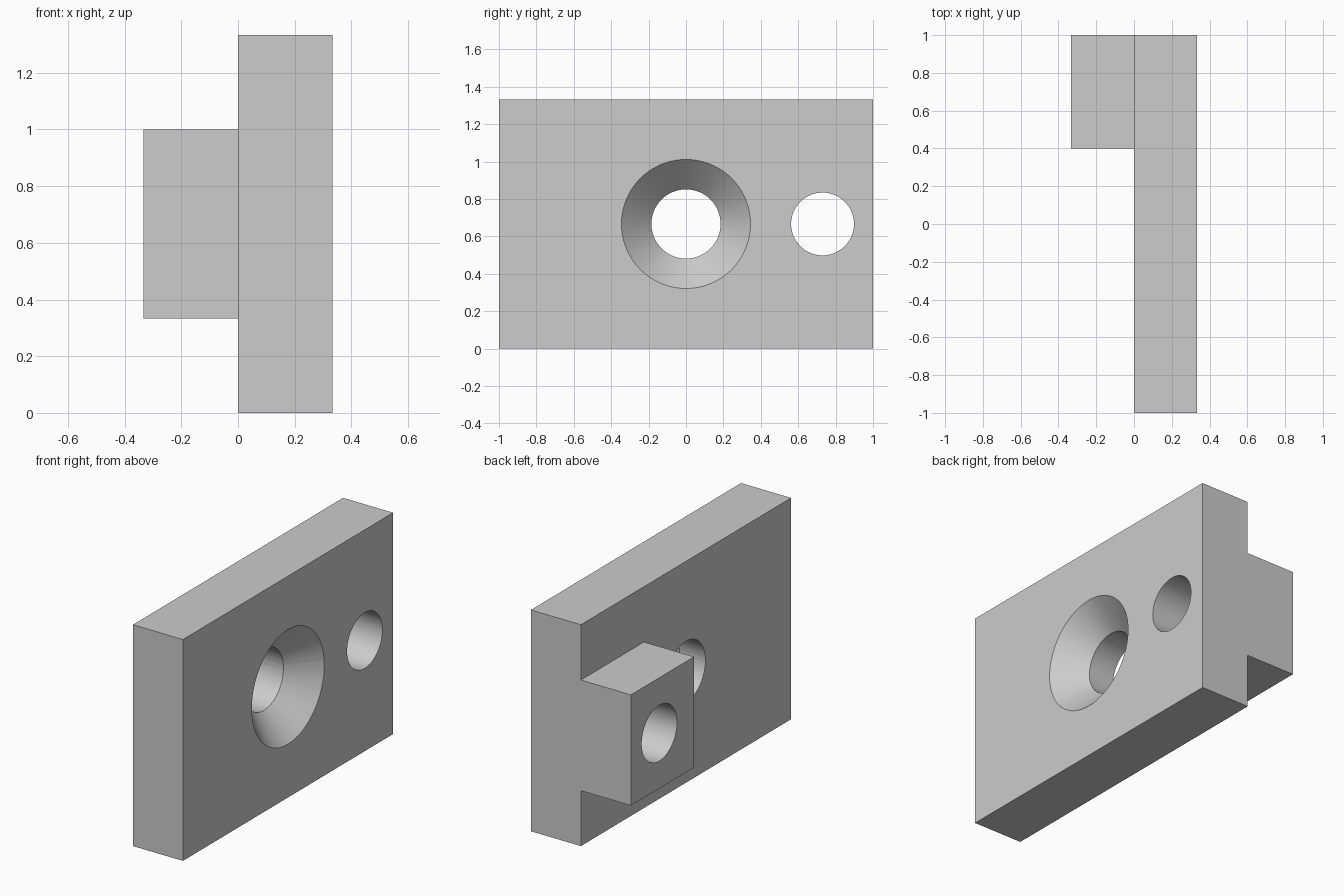
import bpy
import math

old = bpy.data.objects.get("Cube")
if old:
    bpy.data.objects.remove(old, do_unlink=True)

THIRD = 1 / 3
MID_Z = 2 / 3

grey = bpy.data.materials.new("plain grey")
grey.use_nodes = True
colour = (0.604, 0.604, 0.604, 1)
grey.diffuse_color = colour
grey.node_tree.nodes["Principled BSDF"].inputs["Base Color"].default_value = colour


def box(name, low, high):
    centre = [(a + b) / 2 for a, b in zip(low, high)]
    bpy.ops.mesh.primitive_cube_add(size=1, location=centre)
    ob = bpy.context.object
    ob.name = name
    ob.scale = [b - a for a, b in zip(low, high)]
    bpy.ops.object.transform_apply(location=True, rotation=True, scale=True)
    ob.data.materials.append(grey)
    return ob


def bore(name, y, x0, x1, r0, r1):
    """Round cutter along x, from radius r0 at x0 to r1 at x1."""
    bpy.ops.mesh.primitive_cone_add(
        vertices=72, radius1=r0, radius2=r1, depth=x1 - x0,
        location=((x0 + x1) / 2, y, MID_Z), rotation=(0, math.pi / 2, 0))
    ob = bpy.context.object
    ob.name = name
    ob.hide_render = True
    ob.data.materials.append(grey)
    return ob


def combine(target, tool, operation):
    mod = target.modifiers.new(tool.name, "BOOLEAN")
    mod.operation = operation
    mod.solver = "EXACT"
    mod.object = tool
    bpy.context.view_layer.objects.active = target
    bpy.ops.object.modifier_apply(modifier=mod.name)
    bpy.data.objects.remove(tool, do_unlink=True)


# Upright plate with a lug flush with its rear end
plate = box("mounting_plate", (0, -1, 0), (THIRD, 1, 2 * MID_Z))
combine(plate, box("lug", (-THIRD, 0.4, THIRD), (0.1, 1, 1)), "UNION")

# Countersunk centre hole, and a straight hole through plate and lug
combine(plate, bore("centre_hole", 0, -0.2, 0.5, 0.185, 0.185), "DIFFERENCE")
combine(plate, bore("countersink", 0, THIRD - 0.18, THIRD + 0.02, 0.165, 0.365), "DIFFERENCE")
combine(plate, bore("lug_hole", 0.73, -0.5, 0.5, 0.168, 0.168), "DIFFERENCE")

# Smooth hole walls, sharp edges elsewhere
bpy.ops.object.select_all(action="DESELECT")
plate.select_set(True)
bpy.context.view_layer.objects.active = plate
bpy.ops.object.shade_smooth_by_angle(angle=math.radians(30))
